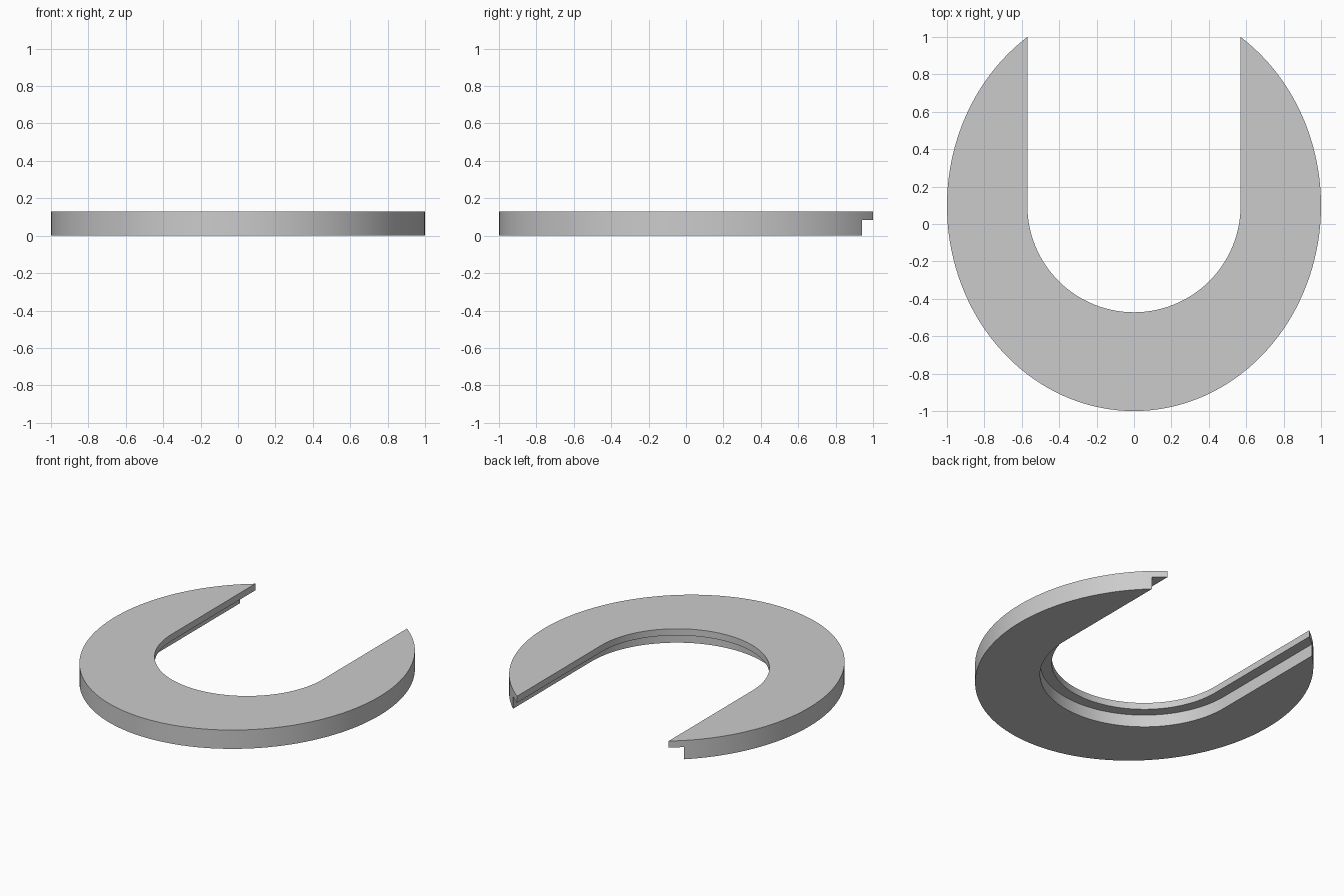
import bpy, bmesh, math

cube = bpy.data.objects.get("Cube")
if cube:
    bpy.data.objects.remove(cube, do_unlink=True)

CENTRE_Y = 0.098
HEIGHT = 0.128
LIP_BOTTOM = 0.083

grey = bpy.data.materials.new("plain grey")
grey.use_nodes = True
colour = (0.6, 0.6, 0.6, 1)
grey.diffuse_color = colour
grey.node_tree.nodes["Principled BSDF"].inputs["Base Color"].default_value = colour


def arc(rx, ry, start, end, steps):
    angles = [start + (end - start) * i / steps for i in range(steps + 1)]
    return [(rx * math.cos(a), CENTRE_Y + ry * math.sin(a)) for a in angles]


def prism(name, outline, z0, z1):
    bm = bmesh.new()
    face = bm.faces.new([bm.verts.new((x, y, z0)) for x, y in outline])
    top = bmesh.ops.extrude_face_region(bm, geom=[face])["geom"]
    verts = [g for g in top if isinstance(g, bmesh.types.BMVert)]
    bmesh.ops.translate(bm, verts=verts, vec=(0, 0, z1 - z0))
    bmesh.ops.recalc_face_normals(bm, faces=bm.faces)
    mesh = bpy.data.meshes.new(name)
    bm.to_mesh(mesh)
    bm.free()
    mesh.materials.append(grey)
    obj = bpy.data.objects.new(name, mesh)
    bpy.context.collection.objects.link(obj)
    return obj


def slot(name, radius, z0, z1):
    # Round-ended slot, open towards the back
    outline = arc(radius, radius, math.pi, 2 * math.pi, 64)
    outline += [(radius, 1.5), (-radius, 1.5)]
    cutter = prism(name, outline, z0, z1)
    cutter.hide_render = True
    return cutter


# Oval plate
plate = prism("open_ring_plate", arc(1, 1.098, 0, 2 * math.pi, 144)[:-1], 0, HEIGHT)

# Through slot, then the wider recess that leaves a thin upper lip
cutters = [slot("slot_cutter", 0.57, -0.2, 0.4),
           slot("recess_cutter", 0.642, -0.2, LIP_BOTTOM)]

bpy.ops.object.select_all(action='DESELECT')
bpy.context.view_layer.objects.active = plate
plate.select_set(True)
for cutter in cutters:
    mod = plate.modifiers.new("cut", 'BOOLEAN')
    mod.operation = 'DIFFERENCE'
    mod.solver = 'EXACT'
    mod.object = cutter
    bpy.ops.object.modifier_apply(modifier=mod.name)
    bpy.data.objects.remove(cutter, do_unlink=True)

bpy.ops.object.shade_smooth_by_angle(angle=math.radians(30))
